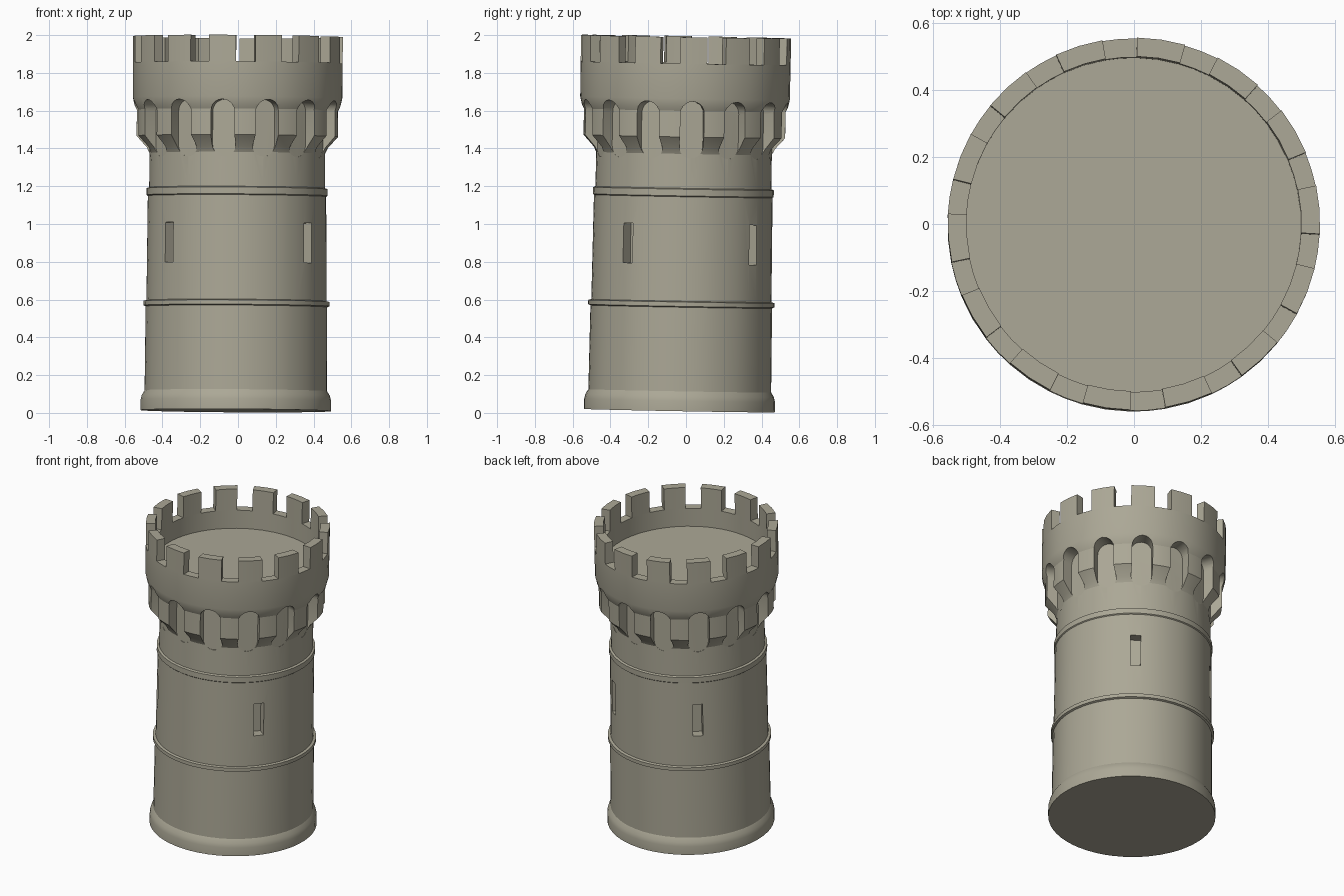
import bpy, bmesh, math
from math import sin, cos, radians, pi

if "Cube" in bpy.data.objects:
    bpy.data.objects.remove(bpy.data.objects["Cube"])

N = 14                      # merlons and arched slots around the crown
STEP = 360 / N
FIRST = 261.5               # angle of the front merlon
HALF = 7.5                  # half angle of a merlon
TILT = (-0.018, 0.006, 0)   # the tower leans very slightly
BASE = (-0.012, -0.035, 0.012)

stone = bpy.data.materials.new("stone")
stone.diffuse_color = (0.41, 0.39, 0.305, 1)
stone.use_nodes = True
stone.node_tree.nodes["Principled BSDF"].inputs["Base Color"].default_value = stone.diffuse_color


def make_object(name, bm):
    bmesh.ops.recalc_face_normals(bm, faces=bm.faces[:])
    me = bpy.data.meshes.new(name)
    bm.to_mesh(me)
    bm.free()
    ob = bpy.data.objects.new(name, me)
    bpy.context.collection.objects.link(ob)
    me.materials.append(stone)
    ob.location = BASE
    ob.rotation_euler = TILT
    return ob


def activate(ob):
    bpy.ops.object.select_all(action='DESELECT')
    ob.select_set(True)
    bpy.context.view_layer.objects.active = ob


def prism(bm, outline, angle, r0, r1):
    """Extrude a (sideways, height) outline radially from r0 to r1."""
    a = radians(angle)

    def ring(r):
        return [bm.verts.new((r * cos(a) - s * sin(a), r * sin(a) + s * cos(a), z))
                for s, z in outline]
    inner, outer = ring(r0), ring(r1)
    bm.faces.new(inner)
    bm.faces.new(outer)
    n = len(outline)
    for i in range(n):
        j = (i + 1) % n
        bm.faces.new((inner[i], inner[j], outer[j], outer[i]))


# Tower shaft, mouldings, flared crown and sunken floor as one turned profile
profile = [(0.505, 0), (0.505, 0.055), (0.499, 0.08), (0.484, 0.105),
           (0.481, 0.55), (0.493, 0.555), (0.493, 0.578), (0.477, 0.582),
           (0.473, 1.135), (0.479, 1.14), (0.479, 1.175), (0.466, 1.18),
           (0.465, 1.362), (0.480, 1.392), (0.534, 1.452), (0.534, 1.59),
           (0.546, 1.615), (0.555, 1.655), (0.556, 1.84),
           (0.50, 1.84), (0.50, 1.72)]
angles = []
for k in range(N):
    c = FIRST + k * STEP
    angles += [c - HALF, c, c + HALF, c + STEP / 2]
bm = bmesh.new()
rings = [[bm.verts.new((r * cos(radians(a)), r * sin(radians(a)), z)) for a in angles]
         for r, z in profile]
for lo, hi in zip(rings, rings[1:]):
    for i in range(len(angles)):
        j = (i + 1) % len(angles)
        bm.faces.new((lo[i], lo[j], hi[j], hi[i]))
bm.faces.new(rings[0])
bm.faces.new(rings[-1])
tower = make_object("tower", bm)

# Cutter for arched slots under the crown and the arrow slits
bm = bmesh.new()
w, bottom, top = 0.063, 1.338, 1.64
capsule = [(w * cos(pi * i / 10), top - w + w * sin(pi * i / 10)) for i in range(11)]
capsule += [(-w * cos(pi * i / 10), bottom + w - w * sin(pi * i / 10)) for i in range(11)]
for k in range(N):
    prism(bm, capsule, FIRST + k * STEP, 0.462, 0.65)
slit = [(-0.031, 0.78), (0.031, 0.78), (0.031, 0.99), (-0.031, 0.99)]
for a in (-37.5, 52, 131.6, 221):
    prism(bm, slit, a, 0.41, 0.6)
cutter = make_object("slot_cutter", bm)
cutter.hide_render = True

activate(tower)
mod = tower.modifiers.new("cut_slots", 'BOOLEAN')
mod.operation = 'DIFFERENCE'
mod.solver = 'EXACT'
mod.object = cutter
bpy.context.view_layer.update()
bpy.ops.object.modifier_apply(modifier=mod.name)
bpy.data.objects.remove(cutter)
bpy.ops.object.shade_smooth_by_angle(angle=radians(25))

# Merlons standing on the parapet
bm = bmesh.new()
for k in range(N):
    c = FIRST + k * STEP
    cols = []
    for a in (c - HALF, c, c + HALF):
        ca, sa = cos(radians(a)), sin(radians(a))
        cols.append([bm.verts.new((r * ca, r * sa, z)) for r, z in
                     ((0.50, 1.84), (0.556, 1.84), (0.556, 1.98), (0.50, 1.98))])
    for p, q in zip(cols, cols[1:]):
        for i in range(4):
            j = (i + 1) % 4
            bm.faces.new((p[i], p[j], q[j], q[i]))
    bm.faces.new(cols[0])
    bm.faces.new(cols[-1])
merlons = make_object("merlons", bm)
activate(merlons)
bpy.ops.object.shade_smooth_by_angle(angle=radians(25))
